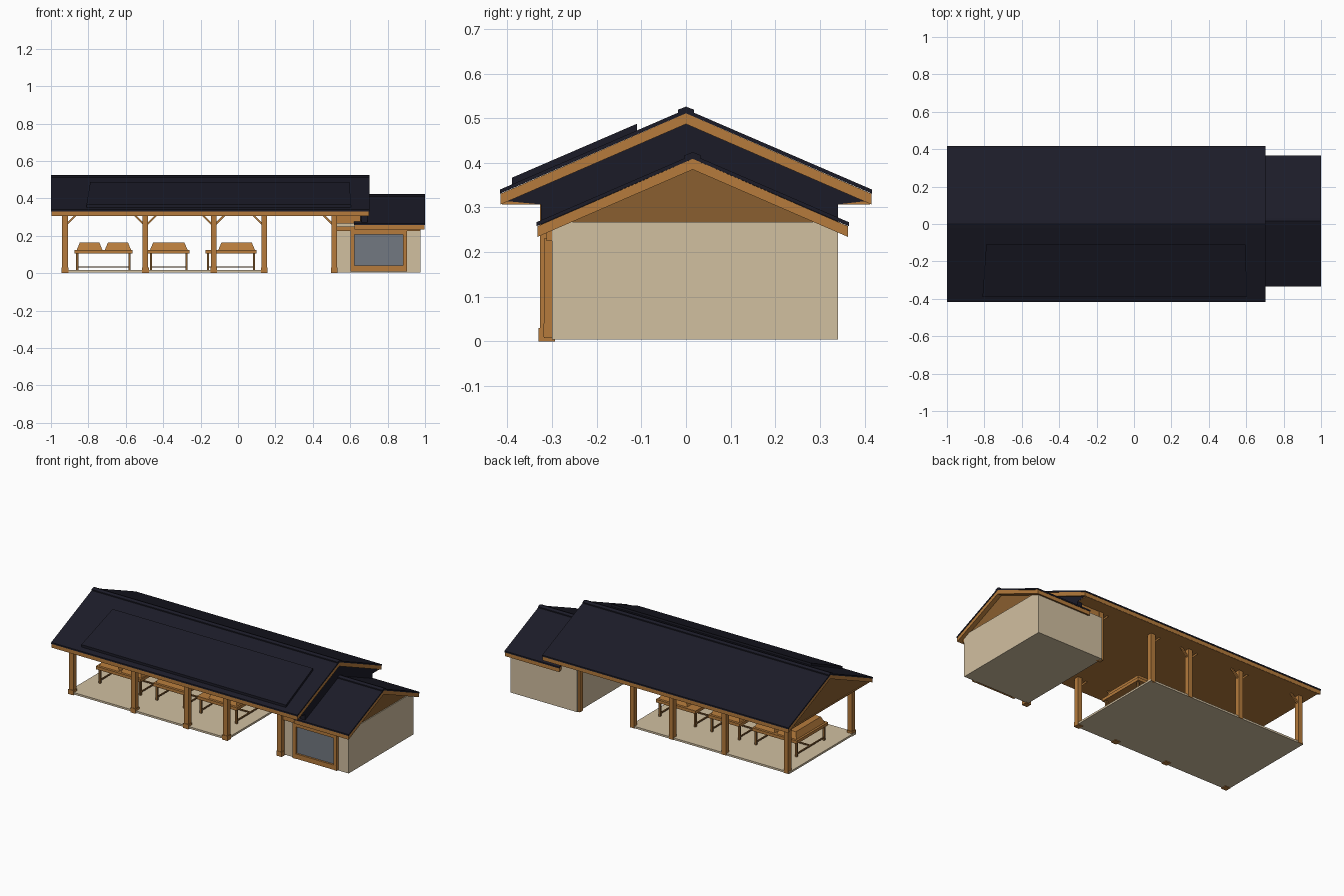
import bpy
import bmesh
from mathutils import Vector

cube = bpy.data.objects.get("Cube")
if cube:
    bpy.data.objects.remove(cube, do_unlink=True)


def material(name, r, g, b):
    """Flat material from 0-255 screen colour, stored as linear."""
    rgba = [(c / 255) ** 2.2 for c in (r, g, b)] + [1]
    m = bpy.data.materials.new(name)
    m.use_nodes = True
    m.diffuse_color = rgba
    bsdf = m.node_tree.nodes["Principled BSDF"]
    bsdf.inputs["Base Color"].default_value = rgba
    bsdf.inputs["Roughness"].default_value = 0.9
    return m


WOOD = material("warm timber", 180, 122, 62)
PANEL = material("brown boarding", 136, 95, 51)
WALL = material("beige plaster", 208, 190, 159)
ROOF = material("dark slate", 33, 33, 44)
GLASS = material("grey glass", 114, 120, 128)


def finish(name, bm, mat):
    bmesh.ops.recalc_face_normals(bm, faces=bm.faces)
    mesh = bpy.data.meshes.new(name)
    bm.to_mesh(mesh)
    bm.free()
    mesh.materials.append(mat)
    ob = bpy.data.objects.new(name, mesh)
    bpy.context.collection.objects.link(ob)
    return ob


def box(name, x, y, z, mat, taper=0):
    """Box from (min, max) ranges; taper draws in the top."""
    bm = bmesh.new()
    bmesh.ops.create_cube(bm, size=1)
    for v in bm.verts:
        t = taper if v.co.z > 0 else 0
        for i, (lo, hi) in enumerate((x, y, z)):
            side = 1 if v.co[i] > 0 else -1
            v.co[i] = (hi if side > 0 else lo) - (side * t if i < 2 else 0)
    return finish(name, bm, mat)


def prism(name, profile, x0, x1, mat):
    """Extrude a y-z profile along x."""
    bm = bmesh.new()
    face = bm.faces.new([bm.verts.new((x0, y, z)) for y, z in profile])
    ext = bmesh.ops.extrude_face_region(bm, geom=[face])
    verts = [g for g in ext["geom"] if isinstance(g, bmesh.types.BMVert)]
    bmesh.ops.translate(bm, verts=verts, vec=(x1 - x0, 0, 0))
    return finish(name, bm, mat)


def strut(name, a, b, size, mat):
    """Square bar between two points."""
    a, b = Vector(a), Vector(b)
    ob = box(name, (-size, size), (-size, size), (0, (b - a).length), mat)
    ob.location = a
    ob.rotation_euler = (b - a).to_track_quat("Z", "Y").to_euler()
    return ob


def chevron(yc, half, eave, ridge, thick):
    return [(yc - half, eave), (yc, ridge), (yc + half, eave),
            (yc + half, eave - thick), (yc, ridge - thick), (yc - half, eave - thick)]


def roof(name, x0, x1, yc, half, eave, ridge):
    """Slate layer over timber deck, with a ridge cap."""
    prism(name + "_slates", chevron(yc, half, eave, ridge, 0.009), x0, x1, ROOF)
    prism(name + "_deck", chevron(yc, half - 0.002, eave - 0.009, ridge - 0.009, 0.024),
          x0 + 0.002, x1 - 0.002, WOOD)
    prism(name + "_ridge_cap", chevron(yc, 0.018, ridge - 0.001, ridge + 0.006, 0.012),
          x0, x1, ROOF)


# Roofs
roof("main_roof", -1.0, 0.703, 0, 0.417, 0.34, 0.52)
roof("wing_roof", 0.62, 1.0, 0.015, 0.35, 0.267, 0.418)

# Raised panel array on the front slope
bm = bmesh.new()
slope = (0.52 - 0.34) / 0.417
corners = [(-0.79, -0.11), (0.595, -0.11), (0.605, -0.39), (-0.81, -0.39)]
low = [bm.verts.new((x, y, 0.518 + slope * y)) for x, y in corners]
high = [bm.verts.new((x, y, 0.535 + slope * y)) for x, y in corners]
bm.faces.new(low)
bm.faces.new(high)
for i in range(4):
    j = (i + 1) % 4
    bm.faces.new((low[i], low[j], high[j], high[i]))
finish("solar_array", bm, ROOF)

# Flat ceiling closing the roof space, with gable infills
box("ceiling", (-0.985, 0.69), (-0.412, 0.412), (0.307, 0.313), WOOD)
prism("main_gable_boarding", [(-0.40, 0.313), (0, 0.486), (0.40, 0.313)], -0.98, -0.965, PANEL)
prism("dark_gable_wall", [(-0.325, 0.26), (-0.325, 0.307), (-0.40, 0.314), (0, 0.487),
                          (0.40, 0.314), (0.34, 0.307), (0.34, 0.26)], 0.66, 0.692, ROOF)
prism("wing_gable_boarding", [(-0.29, 0.268), (0.015, 0.386), (0.33, 0.268)],
      0.955, 0.97, PANEL)

# Enclosed room
box("room_walls", (0.515, 0.975), (-0.30, 0.34), (0.004, 0.268), WALL)
box("room_header", (0.50, 0.655), (-0.315, 0.33), (0.265, 0.31), WOOD)
box("front_wall_beam", (0.53, 0.975), (-0.312, -0.295), (0.225, 0.25), WOOD)

# Window with frame and sill
box("window_glass", (0.612, 0.89), (-0.307, -0.299), (0.035, 0.215), GLASS)
for x in (0.612, 0.893):
    box("window_jamb", (x - 0.011, x + 0.011), (-0.318, -0.298), (0.008, 0.228), WOOD)
box("window_head", (0.601, 0.904), (-0.318, -0.298), (0.208, 0.23), WOOD)
box("window_sill", (0.601, 0.904), (-0.319, -0.298), (0.01, 0.04), WOOD)

# Open pavilion floor
box("floor_slab", (-0.945, 0.155), (-0.325, 0.33), (0.004, 0.016), WALL)

# Posts and knee braces on both sides, feet along the front
POSTS = (-0.925, -0.495, -0.13, 0.14, 0.515)
for y in (-0.312, 0.318):
    for i, x in enumerate(POSTS):
        box("post", (x - 0.015, x + 0.015), (y - 0.015, y + 0.015), (0.004, 0.31), WOOD)
        if y < 0:
            box("post_foot", (x - 0.018, x + 0.018), (y - 0.018, y + 0.018), (0, 0.03), WOOD)
        sides = [s for s in (-1, 1) if not (i == 0 and s < 0) and not (i >= 3 and s > 0)]
        for s in sides:
            strut("knee_brace", (x + s * 0.01, y, 0.262), (x + s * 0.058, y, 0.31), 0.005, WOOD)

# Tables: slab, raised tops, legs and foot rails
TABLES = (
    (-0.875, -0.565, ((-0.862, -0.725), (-0.712, -0.572))),
    (-0.48, -0.26, ((-0.47, -0.27),)),
    (-0.175, 0.10, ((-0.105, 0.09),)),
)
for x0, x1, tops in TABLES:
    box("table_slab", (x0, x1), (-0.155, 0.155), (0.106, 0.125), WOOD)
    for top in tops:
        box("table_top", top, (-0.14, 0.14), (0.125, 0.163), WOOD, taper=0.016)
    for x in (x0 + 0.015, x1 - 0.015):
        for y in (-0.135, 0.135):
            box("table_leg", (x - 0.006, x + 0.006), (y - 0.006, y + 0.006), (0.014, 0.108), PANEL)
    box("foot_rail", (x0 + 0.015, x1 - 0.015), (-0.004, 0.004), (0.03, 0.037), PANEL)
    for x in (x0 + 0.015, x1 - 0.015):
        box("cross_rail", (x - 0.004, x + 0.004), (-0.135, 0.135), (0.03, 0.037), PANEL)
